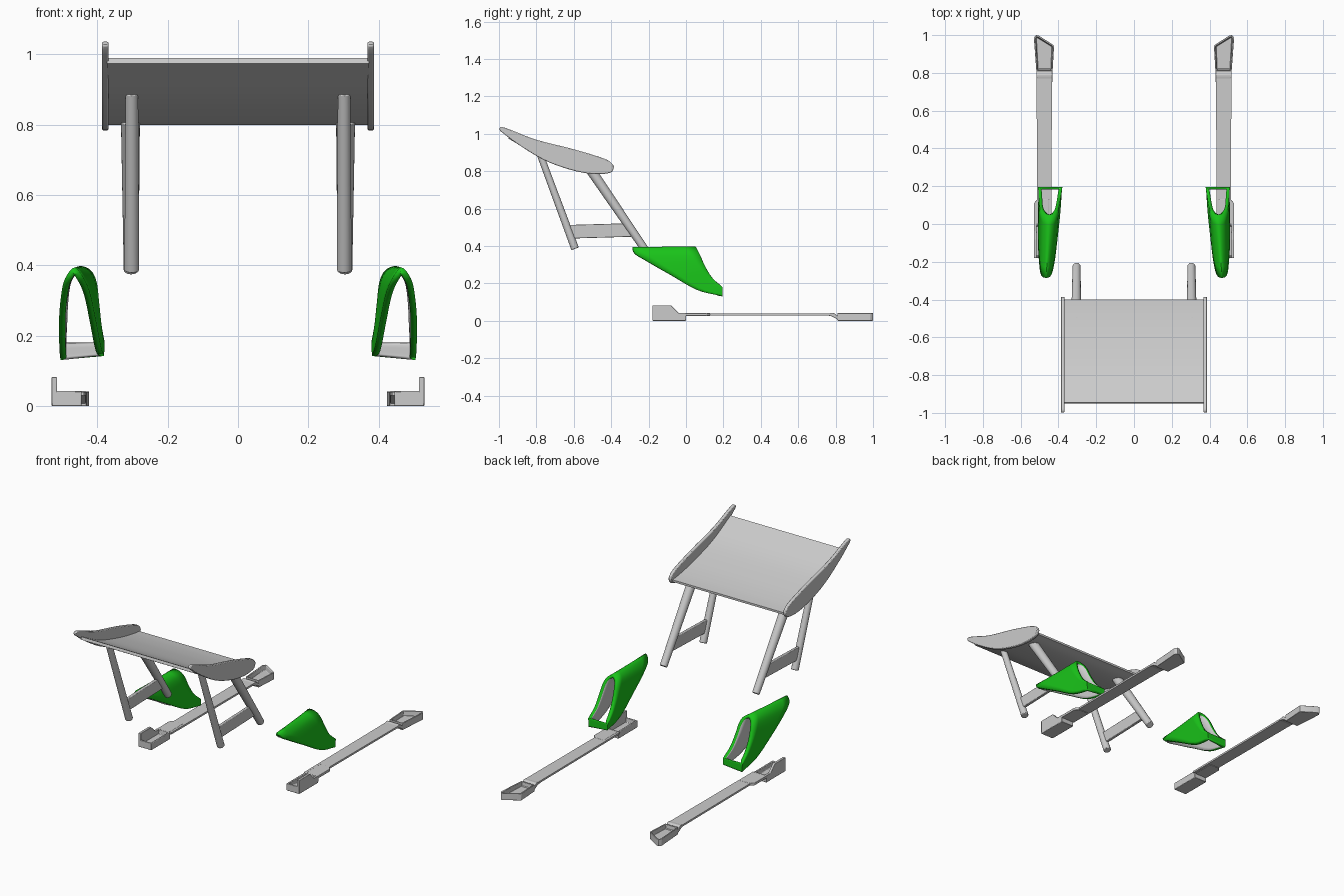
import bpy, bmesh, math
from mathutils import Vector

if "Cube" in bpy.data.objects:
    bpy.data.objects.remove(bpy.data.objects["Cube"])


def spline(pts, n=4):
    """Catmull-Rom through an open list of points."""
    p = [Vector(q) for q in pts]
    p = [2 * p[0] - p[1]] + p + [2 * p[-1] - p[-2]]
    out = []
    for a, b, c, d in zip(p, p[1:], p[2:], p[3:]):
        for k in range(n):
            t = k / n
            out.append(0.5 * (2 * b + (c - a) * t + (2 * a - 5 * b + 4 * c - d) * t * t
                              + (3 * b - a - 3 * c + d) * t ** 3))
    return out + [p[-2]]


def finish(name, bm, mirror=True, bevel=0.0):
    bmesh.ops.recalc_face_normals(bm, faces=bm.faces)
    me = bpy.data.meshes.new(name)
    bm.to_mesh(me)
    bm.free()
    ob = bpy.data.objects.new(name, me)
    bpy.context.collection.objects.link(ob)
    if bevel:
        b = ob.modifiers.new("Bevel", 'BEVEL')
        b.width, b.segments, b.limit_method = bevel, 2, 'ANGLE'
    if mirror:
        ob.modifiers.new("Mirror", 'MIRROR').use_mirror_merge = False
    bpy.ops.object.select_all(action='DESELECT')
    bpy.context.view_layer.objects.active = ob
    ob.select_set(True)
    bpy.ops.object.shade_smooth_by_angle(angle=math.radians(35))
    return ob


def prism(name, pts, lo, hi, axis='x', pocket=None, **kw):
    """Extrude a (y, z) outline along x, or an (x, y) outline along z."""
    put = (lambda p, h: (h, p[0], p[1])) if axis == 'x' else (lambda p, h: (p[0], p[1], h))
    bm = bmesh.new()
    a = [bm.verts.new(put(p, lo)) for p in pts]
    b = [bm.verts.new(put(p, hi)) for p in pts]
    n = len(pts)
    bm.faces.new(a)
    top = bm.faces.new(b)
    for i in range(n):
        bm.faces.new((a[i], a[(i + 1) % n], b[(i + 1) % n], b[i]))
    bmesh.ops.recalc_face_normals(bm, faces=bm.faces)
    if pocket:
        rim, depth = pocket
        bmesh.ops.inset_region(bm, faces=[top], thickness=rim)
        r = bmesh.ops.inset_region(bm, faces=[top], thickness=0.004)
        for v in top.verts:
            v.co.z -= depth
    return finish(name, bm, **kw)


def rod(name, p, q, r1, r2):
    p, q = Vector(p), Vector(q)
    bm = bmesh.new()
    bmesh.ops.create_cone(bm, cap_ends=True, segments=24, radius1=r1, radius2=r2,
                          depth=(q - p).length)
    rot = (q - p).to_track_quat('Z', 'Y')
    for v in bm.verts:
        v.co = rot @ v.co + (p + q) / 2
    return finish(name, bm, bevel=0.003)


# Wing: sagging panel, end plates, legs and braces
low = spline([(-0.95, 0.974, 0), (-0.775, 0.878, 0), (-0.6, 0.822, 0), (-0.48, 0.80, 0),
              (-0.40, 0.803, 0)])
high = spline([(-0.945, 0.99, 0), (-0.775, 0.905, 0), (-0.6, 0.852, 0), (-0.48, 0.826, 0),
               (-0.40, 0.815, 0)])
prism("wing_panel", [p[:2] for p in low + high[::-1]], -0.372, 0.372, mirror=False)

plate = spline([(-1, 1.025, 0), (-0.985, 1.036, 0), (-0.93, 1.018, 0), (-0.8, 0.968, 0),
                (-0.6, 0.917, 0), (-0.44, 0.868, 0), (-0.395, 0.84, 0), (-0.387, 0.815, 0),
                (-0.41, 0.79, 0), (-0.5, 0.785, 0), (-0.62, 0.808, 0), (-0.76, 0.86, 0),
                (-0.9, 0.945, 0), (-0.99, 1.012, 0)])
prism("end_plate", [p[:2] for p in plate], 0.368, 0.387, bevel=0.005)

rod("rear_leg", (0.302, -0.593, 0.385), (0.302, -0.78, 0.89), 0.021, 0.018)
rod("forward_leg", (0.304, -0.222, 0.385), (0.306, -0.515, 0.815), 0.021, 0.027)
prism("leg_brace", [(-0.64, 0.512), (-0.325, 0.521), (-0.272, 0.45), (-0.612, 0.44)],
      0.294, 0.312, bevel=0.003)

# Green duct: loft between the slanted lower opening and the curved rear opening
front = [(.505, .195, .131), (.508, .06, .165), (.509, -.08, .245), (.503, -.2, .315),
         (.492, -.27, .362), (.465, -.285, .394), (.438, -.27, .362), (.42, -.2, .318),
         (.405, -.08, .248), (.39, .06, .17), (.381, .195, .142)]
rear = [(.508, .195, .18), (.504, .14, .23), (.501, .1, .295), (.493, .075, .352),
        (.476, .058, .385), (.447, .05, .398), (.418, .058, .385), (.402, .075, .352),
        (.395, .1, .295), (.388, .14, .23), (.379, .195, .18)]
bm = bmesh.new()
fs, rs = spline(front), spline(rear)
rows = [[bm.verts.new(f.lerp(r, k / 6)) for f, r in zip(fs, rs)] for k in range(7)]
for a, b in zip(rows, rows[1:]):
    for i in range(len(a)):
        j = (i + 1) % len(a)
        bm.faces.new((a[i], a[j], b[j], b[i]))
duct = finish("duct", bm)
if sum((f.center - Vector((.445, f.center.y, .27))).dot(f.normal) for f in duct.data.polygons) < 0:
    duct.data.flip_normals()
for label, col in (("green", (0.01, 0.55, 0.01, 1)), ("grey", (0.6, 0.6, 0.6, 1))):
    m = bpy.data.materials.new(label)
    m.diffuse_color = col
    m.use_nodes = True
    m.node_tree.nodes["Principled BSDF"].inputs["Base Color"].default_value = m.diffuse_color
    duct.data.materials.append(m)
shell = duct.modifiers.new("Shell", 'SOLIDIFY')
shell.thickness, shell.offset, shell.material_offset = 0.018, -1, 1

# Skids: front block with outer wall, step, long strip and pocketed tip
prism("skid_front_block", [(.445, -.18), (.53, -.18), (.53, 0), (.445, 0)], 0.0, 0.042,
      axis='z', pocket=(0.012, 0.025), bevel=0.003)
prism("skid_wall", [(-.18, .005), (-.18, .082), (-.08, .082), (-.04, .042), (0, .042), (0, .005)],
      0.515, 0.53, bevel=0.002)
prism("skid_step", [(.45, -.005), (.53, -.005), (.53, .11), (.512, .13), (.45, .13)],
      0.026, 0.041, axis='z', bevel=0.002)
prism("skid_strip", [(.438, -.005), (.512, -.005), (.516, .78), (.434, .78)],
      0.029, 0.04, axis='z')
prism("skid_ramp", [(.75, .03), (.775, .042), (.79, .042), (.84, .002), (.82, .002), (.78, .024)],
      0.432, 0.516, bevel=0.002)
prism("skid_tip", [(.431, .81), (.517, .81), (.53, .985), (.52, 1.0), (.505, .998), (.423, .945)],
      0.0, 0.041, axis='z', pocket=(0.009, 0.026), bevel=0.002)
